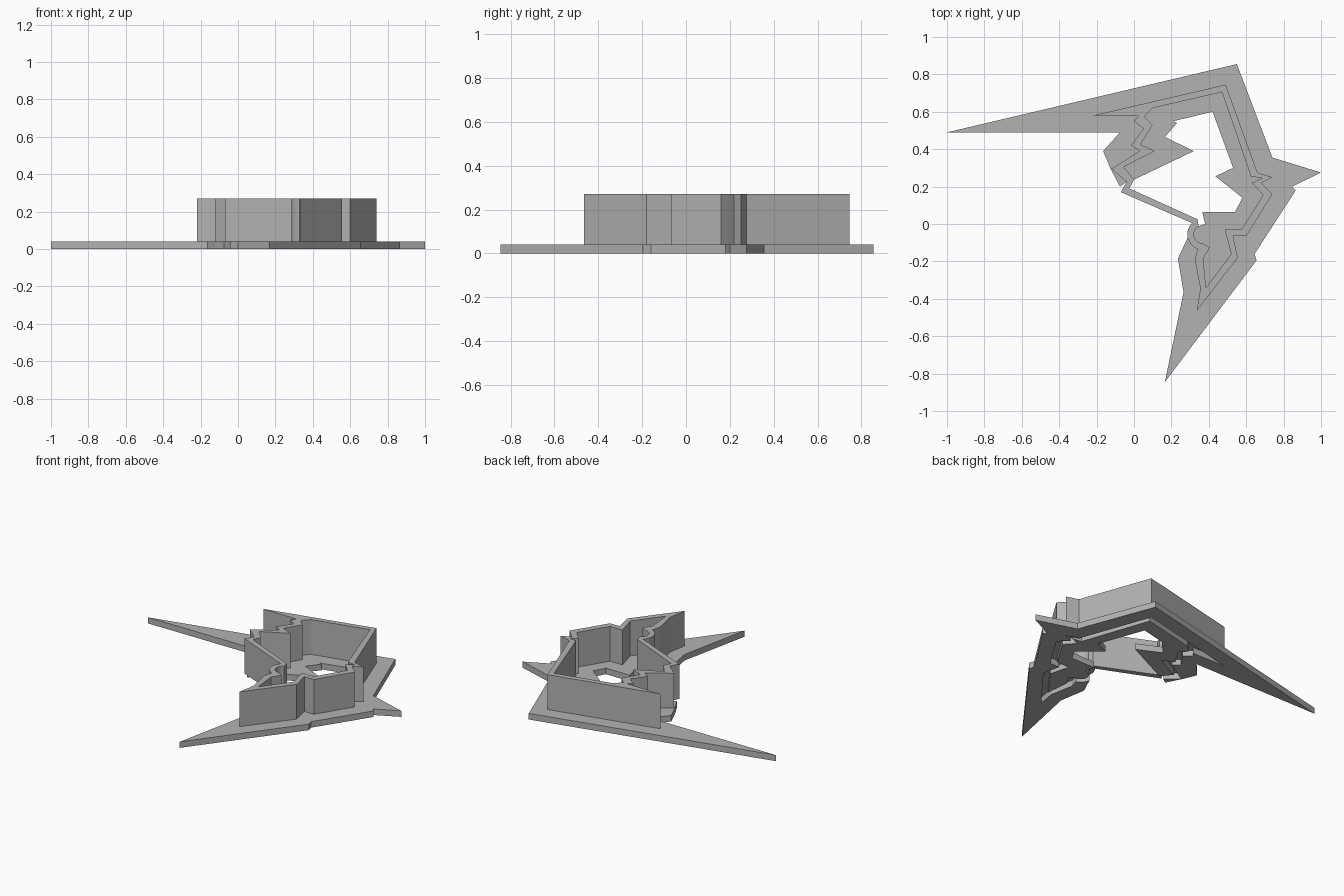
import bpy
from math import cos, sin, radians

FLANGE_TOP = 0.04
WALL_TOP = 0.27

cube = bpy.data.objects.get("Cube")
if cube:
    bpy.data.objects.remove(cube, do_unlink=True)

# One plain grey plastic for the whole cutter
plastic = bpy.data.materials.new("grey_plastic")
plastic.use_nodes = True
grey = (0.45, 0.45, 0.45, 1)
plastic.diffuse_color = grey
plastic.node_tree.nodes["Principled BSDF"].inputs["Base Color"].default_value = grey


def arc(center, radius, start, end, steps=8):
    """Points along a circular arc, angles in degrees."""
    points = []
    for i in range(steps + 1):
        angle = radians(start + (end - start) * i / steps)
        points.append((center[0] + radius * cos(angle), center[1] + radius * sin(angle)))
    return points


def prism(name, outlines, bottom, top):
    """Extrude flat closed outlines between two heights; nested outlines become holes."""
    curve = bpy.data.curves.new(name + "_profile", "CURVE")
    curve.dimensions = "2D"
    curve.fill_mode = "BOTH"
    curve.extrude = (top - bottom) / 2
    for outline in outlines:
        spline = curve.splines.new("POLY")
        spline.points.add(len(outline) - 1)
        for point, (x, y) in zip(spline.points, outline):
            point.co = (x, y, 0, 1)
        spline.use_cyclic_u = True

    # Turn the filled profile into a mesh and discard the helper curve
    helper = bpy.data.objects.new(name + "_helper", curve)
    bpy.context.collection.objects.link(helper)
    graph = bpy.context.evaluated_depsgraph_get()
    mesh = bpy.data.meshes.new_from_object(helper.evaluated_get(graph))
    bpy.data.objects.remove(helper, do_unlink=True)
    for vertex in mesh.vertices:
        vertex.co.z += (top + bottom) / 2
    mesh.materials.clear()
    mesh.materials.append(plastic)
    for face in mesh.polygons:
        face.use_smooth = False
    part = bpy.data.objects.new(name, mesh)
    bpy.context.collection.objects.link(part)
    return part


# Outer face of the cutting wall: long side, rounded notch, then the zigzag side
notch = (.37, -.055)
outer_side = [
    (-.22, .58), (.49, .745), (.66, .275), (.74, .25), (.68, .22), (.74, .16),
    (.6, -.065), (.53, -.065), (.555, -.18), (.335, -.465), (.355, -.345), (.325, -.19),
]
outer_notch = arc(notch, .085, 250, 135)
outer_zigzag = [
    (-.12, .295), (.03, .39), (-.015, .42), (.05, .51), (0, .55), (.025, .577),
]
bridge_outer = [(-.07, .17), (-.04, .225)]
wall_outer = outer_side + outer_notch + bridge_outer + outer_zigzag

# Inner face of the cutting wall
inner_side = [
    (.1, .62), (.47, .705), (.625, .255), (.685, .245), (.63, .22), (.69, .155),
    (.575, -.03), (.485, -.03), (.52, -.16), (.385, -.34), (.37, -.185), (.405, -.125),
]
inner_notch = arc(notch, .05, 270, 120)
inner_zigzag = [
    (0, .237), (-.055, .305), (.11, .39), (.035, .425), (.1, .53), (.055, .575),
]
bridge_inner = [(.34, .025), (-.025, .19)]
wall_inner = inner_side + inner_notch + bridge_inner + inner_zigzag

prism("cutting_wall", [wall_outer, wall_inner], FLANGE_TOP, WALL_TOP)

# Spiked flange around the outside, open along the bridge
rim = [
    (-1, .49), (.55, .855), (.74, .355), (1, .275), (.845, .2), (.865, .18),
    (.645, -.16), (.655, -.195), (.165, -.845), (.265, -.365), (.235, -.185),
]
wall_contact = list(reversed(outer_side + outer_notch[:5]))
zigzag_contact = list(reversed(outer_zigzag)) + [bridge_outer[-1]]
rim_end = [(-.075, .2), (-.125, .295), (-.165, .39), (-.075, .49)]
prism("outer_flange", [rim + wall_contact + zigzag_contact + rim_end], 0, FLANGE_TOP)

# Flange inside the wall, with a large jagged opening
opening = [
    (.38, 0), (.365, .065), (.54, .065), (.58, .14), (.435, .255), (.53, .3),
    (.42, .6), (.21, .55), (.23, .54), (.165, .465), (.32, .39),
]
prism("inner_flange", [inner_zigzag + inner_side + inner_notch + opening], 0, FLANGE_TOP)
